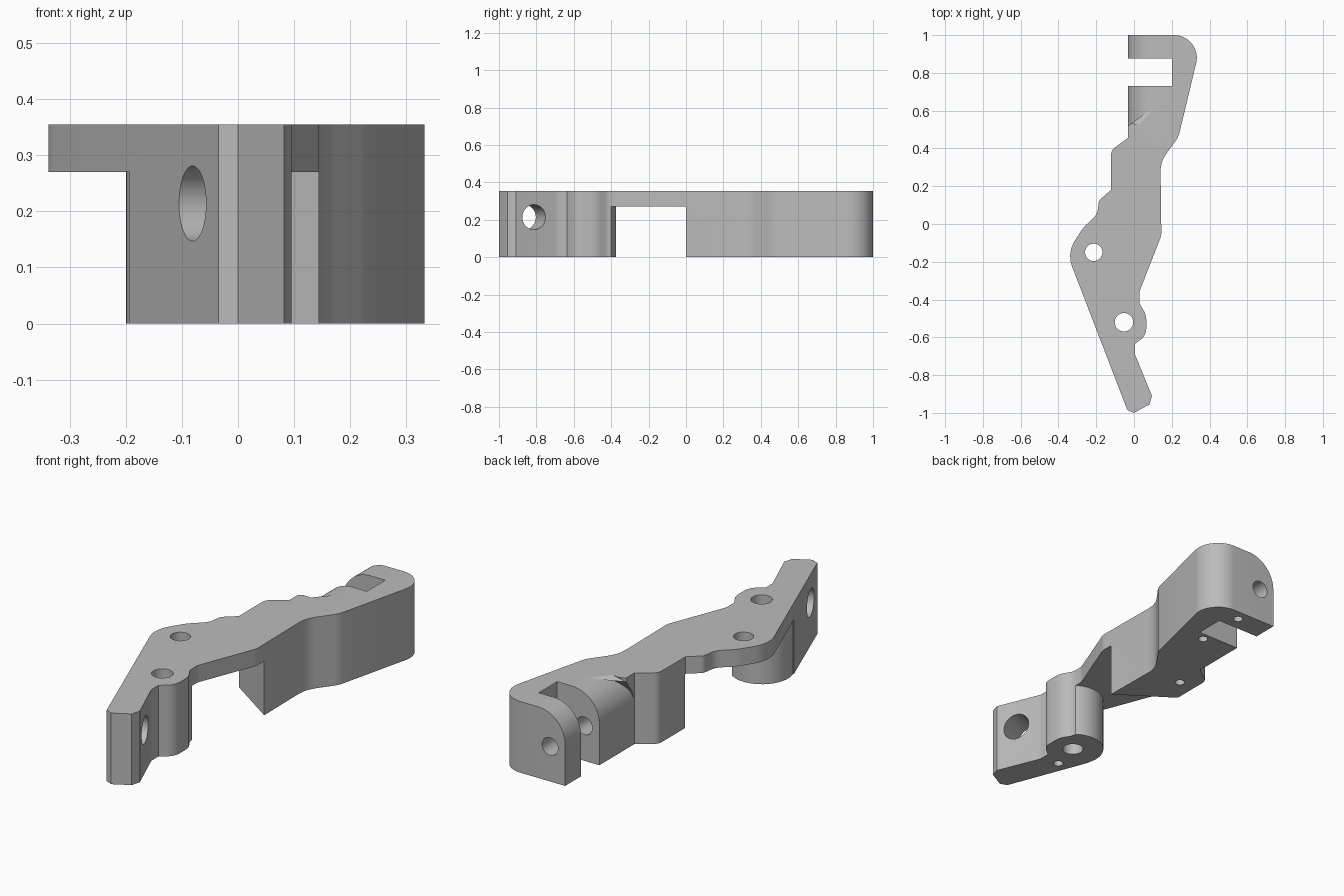
import bpy, bmesh, math
from mathutils import Vector, Matrix

if "Cube" in bpy.data.objects:
    bpy.data.objects.remove(bpy.data.objects["Cube"])

HEIGHT = 0.355
metal = bpy.data.materials.new("satin grey")
metal.use_nodes = True
GREY = (0.5, 0.5, 0.5, 1)
metal.diffuse_color = GREY
metal.node_tree.nodes["Principled BSDF"].inputs["Base Color"].default_value = GREY


def rounded(corners):
    """Turn (x, y, radius) corners into a polygon with filleted corners."""
    pts = []
    for i, (x, y, r) in enumerate(corners):
        p = Vector((x, y))
        a = Vector(corners[i - 1][:2]) - p
        b = Vector(corners[(i + 1) % len(corners)][:2]) - p
        if r == 0:
            pts.append(p)
            continue
        half = a.angle(b) / 2
        t = min(r / math.tan(half), a.length * 0.49, b.length * 0.49)
        r = t * math.tan(half)
        u, v = a.normalized(), b.normalized()
        centre = p + (u + v).normalized() * (r / math.sin(half))
        start, end = p + u * t - centre, p + v * t - centre
        sweep = start.angle_signed(end)
        n = max(2, math.ceil(abs(sweep) / math.radians(8)))
        for k in range(n + 1):
            pts.append(centre + Matrix.Rotation(-sweep * k / n, 2) @ start)
    return pts


def loft(name, lower, upper):
    """Solid between two matching rings of 3D points."""
    bm = bmesh.new()
    lo = [bm.verts.new(p) for p in lower]
    hi = [bm.verts.new(p) for p in upper]
    bm.faces.new(lo)
    bm.faces.new(hi)
    for i in range(len(lo)):
        bm.faces.new((lo[i - 1], lo[i], hi[i], hi[i - 1]))
    bmesh.ops.recalc_face_normals(bm, faces=bm.faces)
    mesh = bpy.data.meshes.new(name)
    bm.to_mesh(mesh)
    bm.free()
    mesh.materials.append(metal)
    obj = bpy.data.objects.new(name, mesh)
    bpy.context.collection.objects.link(obj)
    return obj


def prism(name, pts, z0, z1):
    return loft(name, [(x, y, z0) for x, y in pts], [(x, y, z1) for x, y in pts])


def bore(name, start, end, radius, sides=40):
    """Round cutter between two points."""
    start, end = Vector(start), Vector(end)
    turn = (end - start).to_track_quat("Z", "Y")
    ring = [turn @ Vector((radius * math.cos(a), radius * math.sin(a), 0))
            for a in (math.tau * i / sides for i in range(sides))]
    return loft(name, [start + p for p in ring], [end + p for p in ring])


# Full-height lever body, counter-clockwise from the front tip
body = prism("lever_body", rounded([
    (-.035, -.985, 0), (0, -1, 0), (.082, -.955, 0), (.095, -.91, 0),
    (.005, -.69, .05), (.005, -.635, 0), (.065, -.59, .08), (.065, -.48, .09),
    (.028, -.42, .06), (.028, -.36, .06), (.145, -.06, .08), (.14, .33, .16),
    (.235, .46, .12), (.365, 1, .12), (-.033, 1, 0), (-.033, .455, 0),
    (-.122, .39, .05), (-.122, .18, 0), (-.185, .125, .03), (-.195, .05, .08),
    (-.27, -.02, .17), (-.355, -.155, .15)]), 0, HEIGHT)

# Underside recess: curved around the front foot, slanted at the rear block
foot = Vector((-.055, -.52))
arc = [foot + .145 * Vector((math.cos(a), math.sin(a)))
       for a in (math.radians(40 + 161 * i / 24) for i in range(25))]
recess = prism("recess_cutter",
               [(.4, -.173), (.4, arc[0].y)] + arc + [(-.5, arc[-1].y), (-.5, .438)],
               -.1, .27)

# Open slot near the rear end
slot = prism("slot_cutter", [(-.2, .73), (.2, .73), (.2, .875), (-.2, .875)], -.1, .5)

# Rounded upper edge along the rear arm, with a slanted run-out
R = .15
profile = [(-.033 + R - R * math.cos(a), HEIGHT - R + R * math.sin(a))
           for a in (math.pi / 2 * i / 20 for i in range(21))]
profile += [(-.033 + R, .5), (-.15, .5), (-.15, HEIGHT - R)]
rounding = loft("rounding_cutter",
                [(x, .455 + max(x + .033, -.02) * 1.15, z) for x, z in profile],
                [(x, 1.1, z) for x, z in profile])

cutters = [recess, slot, rounding]

# Vertical bolt holes
for x, y, r in ((-.213, -.15, .046), (-.053, -.52, .049)):
    cutters.append(bore("bolt_hole_cutter", (x, y, -.1), (x, y, .5), r))

# Cross hole through the front tip, square to the long slanted side
mid, axis = Vector((-.015, -.84, .214)), Vector((.93, .36, 0))
cutters.append(bore("cross_hole_cutter", mid - axis * .3, mid + axis * .3, .067))

# Pivot hole along the rear arm
cutters.append(bore("pivot_hole_cutter", (.05, 1.1, .175), (.05, .55, .175), .044))

# Small blind holes underneath
for x, y in ((-.088, -.67), (-.035, .3), (.147, .69), (.142, .945)):
    cutters.append(bore("pin_hole_cutter", (x, y, -.1), (x, y, .12), .023, 24))

# Apply all cuts
bpy.ops.object.select_all(action="DESELECT")
bpy.context.view_layer.objects.active = body
body.select_set(True)
for cutter in cutters:
    mod = body.modifiers.new("cut", "BOOLEAN")
    mod.operation = "DIFFERENCE"
    mod.solver = "EXACT"
    mod.object = cutter
    bpy.ops.object.modifier_apply(modifier=mod.name)
    bpy.data.objects.remove(cutter)

bpy.ops.object.shade_smooth_by_angle(angle=math.radians(25))
